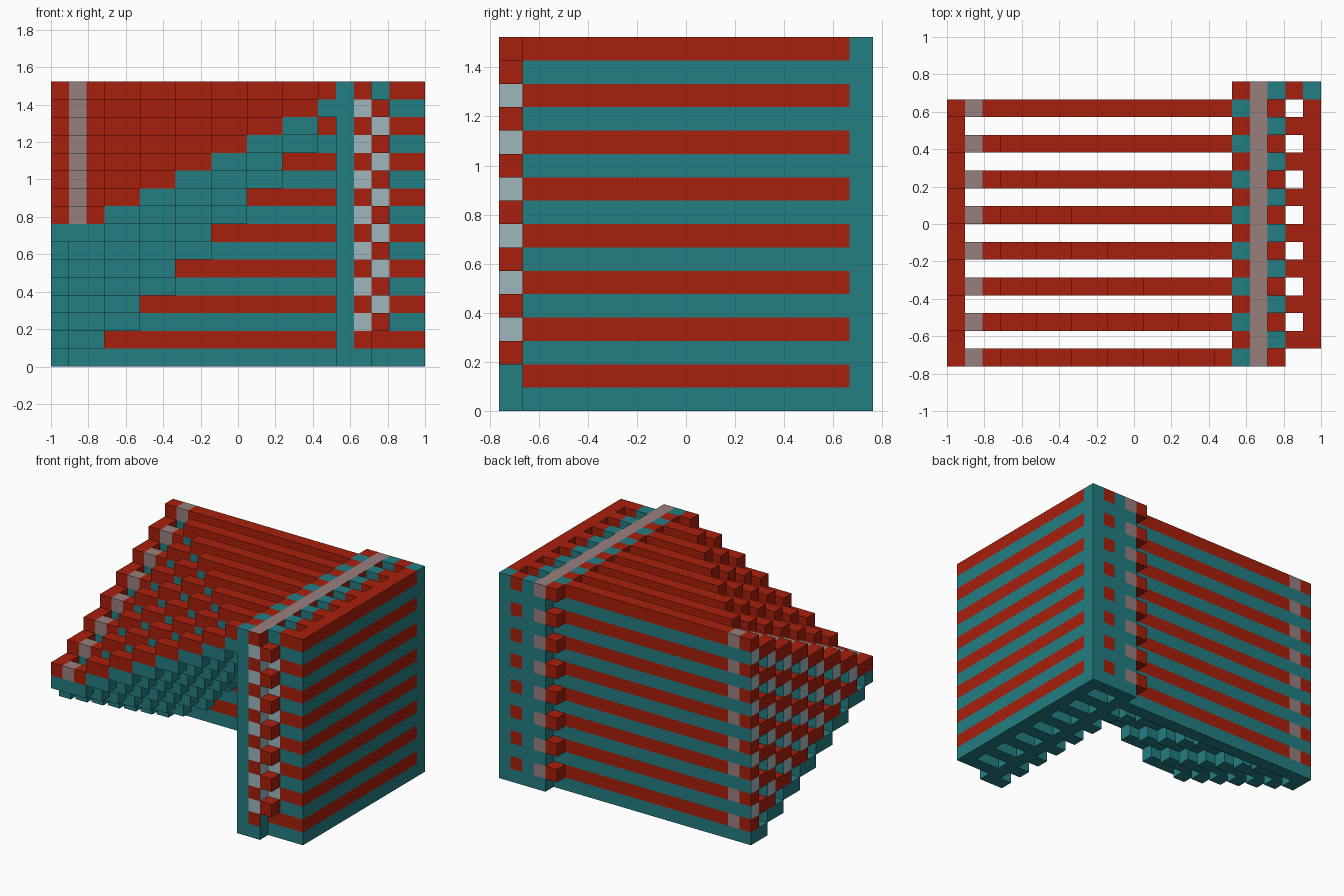
import bpy
import bmesh

cube = bpy.data.objects.get("Cube")
if cube:
    bpy.data.objects.remove(cube, do_unlink=True)

NX, NY, NZ = 21, 16, 16
U = 2 / NX

# Flat colours
RED, TEAL, PALE, ROSE = range(4)
PALETTE = [("brick_red", (0.386, 0.014, 0.004)), ("teal", (0.017, 0.205, 0.223)),
           ("pale_blue_grey", (0.342, 0.468, 0.515)), ("rose_grey", (0.314, 0.212, 0.209))]
materials = []
for name, rgb in PALETTE:
    m = bpy.data.materials.new(name)
    m.use_nodes = True
    m.diffuse_color = (*rgb, 1)
    m.node_tree.nodes["Principled BSDF"].inputs["Base Color"].default_value = (*rgb, 1)
    materials.append(m)

# Face directions of one block
SIDES = {"left": (1, 0, 0), "right": (-1, 0, 0), "back": (0, 1, 0),
         "front": (0, -1, 0), "top": (0, 0, 1), "bottom": (0, 0, -1)}


def striped(k):
    return RED if k % 2 else TEAL


# Extent of each stepped rail at column i
def rail_span(i, j):
    step = max(0, (i - 1) // 2)
    top = min(NZ, 9 + j // 2 + step)
    low = 0 if j == 14 else max(7 - j // 2 + step, 2 * step)
    return low, top


# Colour rules: cell and face direction to colour
def rail_colour(i, j, k, side):
    low, top = rail_span(i, j)
    if side == "bottom":
        return TEAL
    if (top - 1 - k) % 2 == 0:
        return ROSE if i == 1 else RED
    if i == 0 and side == "right" and k > low:
        return PALE
    return TEAL


def end_block_colour(i, j, k, side):
    return TEAL if k == rail_span(0, j + 1)[0] else RED


def post_colour(i, j, k, side):
    return TEAL


def block_colour(i, j, k, side):
    return RED


def core_colour(i, j, k, side):
    if side == "top":
        return ROSE
    if side == "bottom" or k == 0:
        return TEAL
    if side == "front":
        return RED if k % 2 else PALE
    if side == "left" and j == 0:
        return RED if k == NZ - 1 else TEAL if k == 1 else PALE
    if side == "back":
        return ROSE if k % 2 else TEAL
    return striped(k)


def joint_colour(i, j, k, side):
    if side == "front" and k % 2:
        return TEAL if k == NZ - 1 else RED if k == 1 else PALE
    return TEAL


def spacer_colour(i, j, k, side):
    return TEAL if side == "bottom" else striped(k)


def side_wall_colour(i, j, k, side):
    if j == NY - 1 or side == "bottom":
        return TEAL
    return striped(k)


# Block layout of every part
ALL_J, ALL_K = range(NY), range(NZ)
EVEN, ODD = range(0, NY, 2), range(1, NY, 2)


def blocks(columns, rows, layers):
    return {(i, j, k) for i in columns for j in rows for k in layers}


parts = []
for n, j in enumerate(EVEN):
    cells = {(i, j, k) for i in range(16) for k in range(*rail_span(i, j))}
    parts.append((f"stepped_rail_{n + 1}", cells, rail_colour))

end_cells = {(0, j, k) for j in range(1, 14, 2)
             for k in range(rail_span(0, j + 1)[0], rail_span(0, j - 1)[1], 2)}
parts += [
    ("rail_end_blocks", end_cells, end_block_colour),
    ("rail_posts", blocks([16], EVEN, ALL_K), post_colour),
    ("post_lock_blocks", blocks([16], ODD, ODD), block_colour),
    ("core_wall", blocks([17], ALL_J, ALL_K), core_colour),
    ("joint_posts", blocks([18], ODD, ALL_K), joint_colour),
    ("joint_lock_blocks", blocks([18], EVEN, range(2, NZ, 2)), block_colour),
    ("spacer_posts", blocks([19], ODD, ALL_K), spacer_colour),
    ("side_wall", blocks([20], range(1, NY), ALL_K), side_wall_colour),
]
solid = set().union(*(cells for _, cells, _ in parts))


# Corners of a block's face, wound outward
def face_corners(cell, normal):
    axis = next(a for a in range(3) if normal[a])
    b, c = (axis + 1) % 3, (axis + 2) % 3
    loop = [(0, 0), (1, 0), (1, 1), (0, 1)]
    if normal[axis] < 0:
        loop.reverse()
    for p, q in loop:
        v = list(cell)
        v[axis] += normal[axis] > 0
        v[b] += p
        v[c] += q
        yield tuple(v)


# Build the outer skin of one part
def build(name, cells, rule):
    bm = bmesh.new()
    verts = {}
    for cell in sorted(cells):
        for side, normal in SIDES.items():
            if tuple(a + b for a, b in zip(cell, normal)) in solid:
                continue
            ring = []
            for x, y, z in face_corners(cell, normal):
                if (x, y, z) not in verts:
                    verts[x, y, z] = bm.verts.new(
                        ((x - NX / 2) * U, (y - NY / 2) * U, z * U))
                ring.append(verts[x, y, z])
            bm.faces.new(ring).material_index = rule(*cell, side)
    mesh = bpy.data.meshes.new(name)
    bm.to_mesh(mesh)
    bm.free()
    for m in materials:
        mesh.materials.append(m)
    bpy.context.collection.objects.link(bpy.data.objects.new(name, mesh))


for part in parts:
    build(*part)
